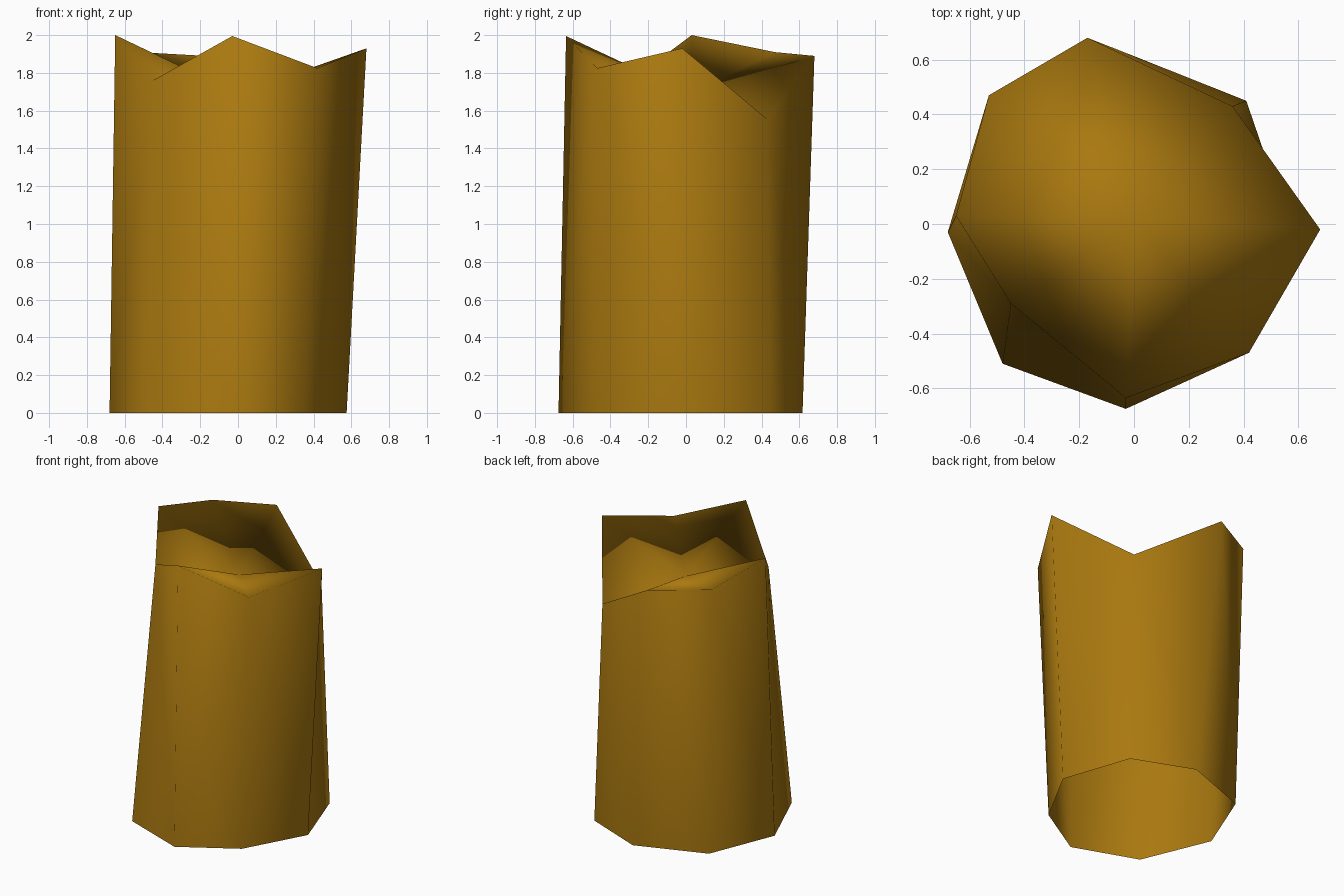
import bpy
import bmesh
from mathutils import Vector

cube = bpy.data.objects.get("Cube")
if cube:
    bpy.data.objects.remove(cube, do_unlink=True)

# Bark material
bark = bpy.data.materials.new("warm_brown_wood")
wood_colour = (0.40, 0.19, 0.005, 1)
bark.use_nodes = True
bark.diffuse_color = wood_colour
bsdf = next(n for n in bark.node_tree.nodes if n.type == 'BSDF_PRINCIPLED')
bsdf.inputs["Base Color"].default_value = wood_colour
bsdf.inputs["Roughness"].default_value = 0.9

# Uneven eight-sided foot and jagged broken rim, counter-clockwise from +x
foot = [(0.575, -0.03), (0.41, 0.45), (-0.01, 0.617), (-0.49, 0.44),
        (-0.68, -0.03), (-0.48, -0.51), (-0.03, -0.675), (0.345, -0.45)]
rim = [(0.68, -0.02, 1.93), (0.36, 0.43, 1.555), (-0.17, 0.68, 1.89),
       (-0.53, 0.47, 1.91), (-0.65, 0.03, 2.0), (-0.45, -0.29, 1.76),
       (-0.03, -0.635, 1.995), (0.42, -0.47, 1.825)]
heart = Vector((0.0, 0.015, 1.69))

bm = bmesh.new()
low = [bm.verts.new((x, y, 0)) for x, y in foot]
high = [bm.verts.new(p) for p in rim]
centre = bm.verts.new(heart)

# Trunk walls, open underneath, and the sunken splintered top
for i in range(len(low)):
    j = (i + 1) % len(low)
    bm.faces.new((low[i], low[j], high[j], high[i]))
    bm.faces.new((high[i], high[j], centre))

# Fold each twisted wall along its shorter diagonal
bmesh.ops.triangulate(bm, faces=bm.faces[:], quad_method='SHORT_EDGE')
for face in bm.faces:
    face.smooth = True

mesh = bpy.data.meshes.new("broken_trunk")
bm.to_mesh(mesh)
bm.free()
mesh.materials.append(bark)
trunk = bpy.data.objects.new("broken_trunk", mesh)
bpy.context.collection.objects.link(trunk)

# Let the large walls lead the smooth shading at the rim
weighting = trunk.modifiers.new("wall_weighted_shading", 'WEIGHTED_NORMAL')
weighting.mode = 'FACE_AREA'
